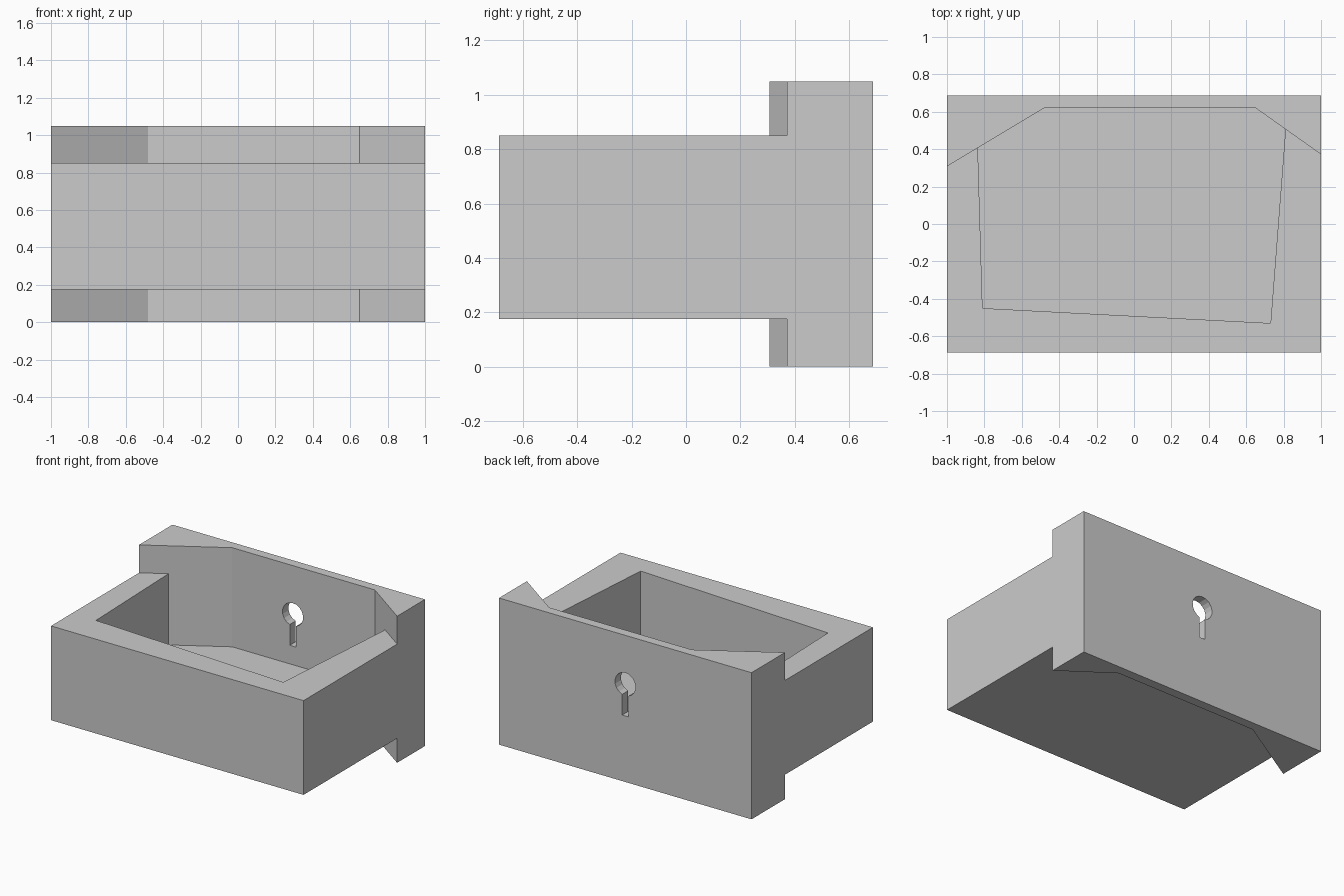
import bpy, bmesh, math
from mathutils import Vector

if "Cube" in bpy.data.objects:
    bpy.data.objects.remove(bpy.data.objects["Cube"])

HALF_D = 0.687


def prism(name, outline, offset):
    """Extrude a closed outline of 3D points along offset."""
    bm = bmesh.new()
    face = bm.faces.new([bm.verts.new(p) for p in outline])
    ext = bmesh.ops.extrude_face_region(bm, geom=[face])
    moved = [g for g in ext["geom"] if isinstance(g, bmesh.types.BMVert)]
    bmesh.ops.translate(bm, verts=moved, vec=Vector(offset))
    bmesh.ops.recalc_face_normals(bm, faces=bm.faces)
    mesh = bpy.data.meshes.new(name)
    bm.to_mesh(mesh)
    bm.free()
    obj = bpy.data.objects.new(name, mesh)
    bpy.context.collection.objects.link(obj)
    return obj


def plan(name, points, z0, z1):
    return prism(name, [(x, y, z0) for x, y in points], (0, 0, z1 - z0))


def on_line(a, b, x):
    return (x, a[1] + (b[1] - a[1]) * (x - a[0]) / (b[0] - a[0]))


def cut(target, cutter):
    mod = target.modifiers.new(cutter.name, 'BOOLEAN')
    mod.operation = 'DIFFERENCE'
    mod.solver = 'EXACT'
    mod.object = cutter
    cutter.hide_render = True
    cutter.hide_set(True)


# Full-height block
box = plan("wall_box", [(-1, -HALF_D), (1, -HALF_D), (1, HALF_D), (-1, HALF_D)], 0, 1.05)

# Angled steps that leave the taller back plate, above and below
bl, br = (-0.48, 0.62), (0.65, 0.62)
left, right = (-1, 0.308), (1, 0.372)
step = [(-1.2, -0.9), (1.2, -0.9), on_line(br, right, 1.2), br, bl, on_line(left, bl, -1.2)]
cut(box, plan("top_step_cutter", step, 0.85, 1.3))
cut(box, plan("bottom_step_cutter", step, -0.3, 0.175))

# Open cavity following the back plate's inner face
cavity = [(-0.81, -0.45), (0.73, -0.53), on_line(br, right, 0.81), br, bl,
          on_line(left, bl, -0.835)]
cut(box, plan("cavity_cutter", cavity, 0.34, 1.2))

# Keyhole through the back wall: round head with a slot below
r, w, zc = 0.082, 0.024, 0.70
start = math.asin(w / r)
keyhole = [(-w, 0.5, 0.473), (w, 0.5, 0.473)]
for i in range(17):
    a = start + (2 * math.pi - 2 * start) * i / 16
    keyhole.append((r * math.sin(a), 0.5, zc - r * math.cos(a)))
cut(box, prism("keyhole_cutter", keyhole, (0, 0.4, 0)))
